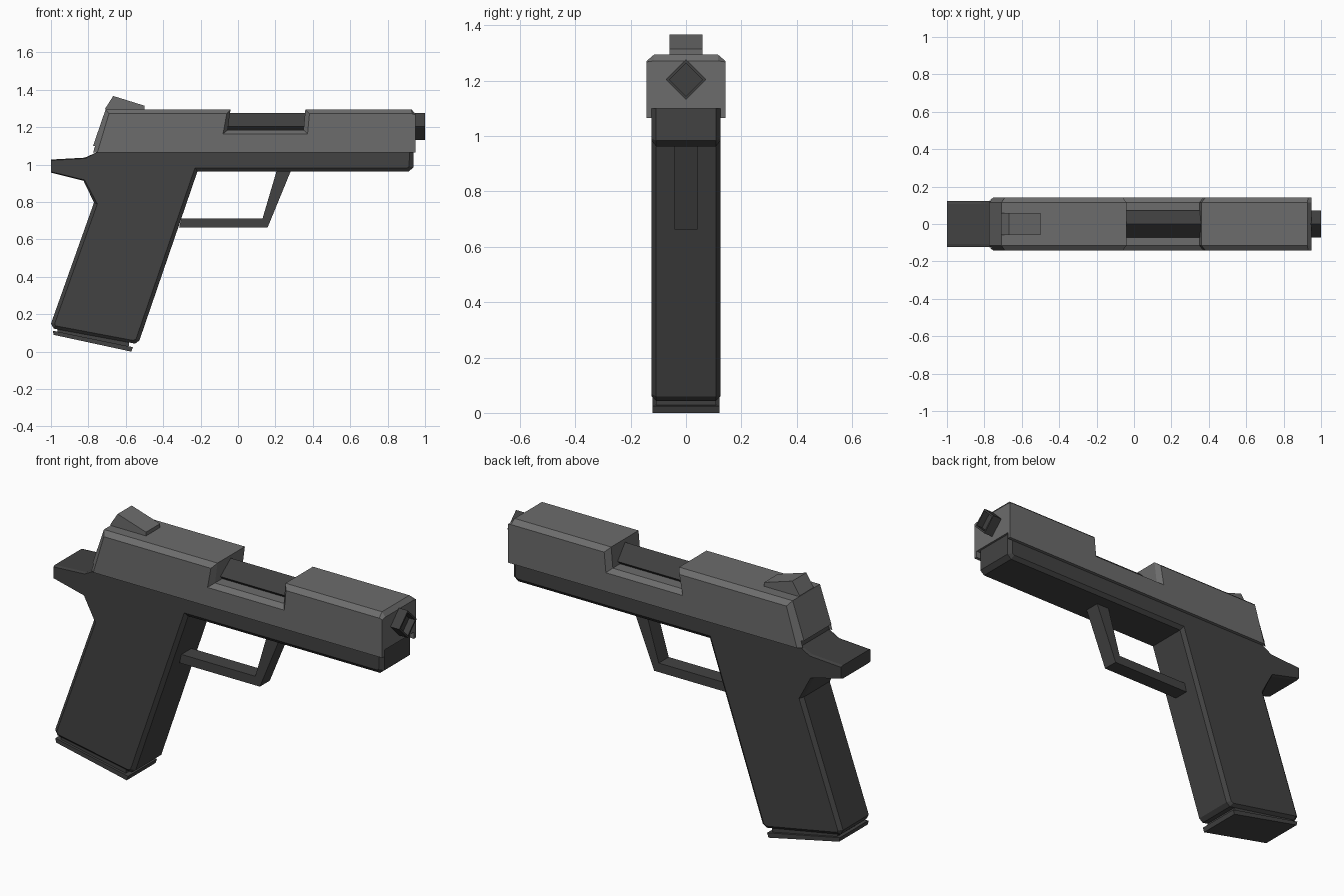
import bpy, bmesh

if "Cube" in bpy.data.objects:
    bpy.data.objects.remove(bpy.data.objects["Cube"])


def material(name, v):
    m = bpy.data.materials.new(name)
    m.diffuse_color = (v, v, v, 1)
    m.use_nodes = True
    m.node_tree.nodes["Principled BSDF"].inputs["Base Color"].default_value = m.diffuse_color
    return m


LIGHT = material("slide_grey", 0.15)
DARK = material("frame_grey", 0.055)
BLACK = material("barrel_grey", 0.05)


def finish(bm, name, mat):
    bmesh.ops.recalc_face_normals(bm, faces=bm.faces)
    me = bpy.data.meshes.new(name)
    bm.to_mesh(me)
    bm.free()
    ob = bpy.data.objects.new(name, me)
    bpy.context.collection.objects.link(ob)
    me.materials.append(mat)
    return ob


def loft(name, layers, mat):
    """Loft matching x-z outlines through a list of (y, outline) layers."""
    bm = bmesh.new()
    rings = [[bm.verts.new((x, y, z)) for x, z in pts] for y, pts in layers]
    for a, b in zip(rings, rings[1:]):
        for i in range(len(a)):
            j = (i + 1) % len(a)
            bm.faces.new((a[i], a[j], b[j], b[i]))
    bm.faces.new(rings[0])
    bm.faces.new(rings[-1])
    return finish(bm, name, mat)


def slab(name, pts, half, mat):
    return loft(name, [(-half, pts), (half, pts)], mat)


def chamfered(name, full, inset, y_full, y_side, mat):
    return loft(name, [(-y_side, inset), (-y_full, full),
                       (y_full, full), (y_side, inset)], mat)


# Slide with a notch across the top and chamfered upper and rear edges
slide_full = [(-.787, 1.065), (-.708, 1.295), (-.04, 1.295), (-.055, 1.185),
              (.35, 1.185), (.36, 1.295), (.928, 1.295), (.948, 1.272), (.948, 1.065)]
slide_side = [(-.752, 1.065), (-.69, 1.272), (-.06, 1.272), (-.08, 1.165),
              (.372, 1.165), (.382, 1.272), (.93, 1.272), (.948, 1.268), (.948, 1.065)]
slide = chamfered("slide", slide_full, slide_side, .115, .142, LIGHT)

# Channel under the slide where the frame sits
cutter = slab("channel_cutter", [(-1.2, .9), (1.2, .9), (1.2, 1.1), (-1.2, 1.1)], .1245, LIGHT)
cutter.hide_render = True
cutter.hide_set(True)
cut = slide.modifiers.new("channel", 'BOOLEAN')
cut.object = cutter
cut.operation = 'DIFFERENCE'
cut.solver = 'EXACT'

# Frame: rail, rear tang and slanted grip in one outline
frame_full = [(-.745, 1.1), (-.757, 1.065), (-.82, 1.037), (-1, 1.027), (-1, .957),
              (-.826, .914), (-.77, .797), (-1, .15), (-.985, .123), (-.55, .043),
              (-.527, .06), (-.217, .963), (.912, .963), (.937, .984), (.937, 1.1)]
frame_side = [(-.745, 1.1), (-.757, 1.065), (-.815, 1.033), (-1, 1.022), (-1, .962),
              (-.82, .918), (-.752, .79), (-.98, .15), (-.975, .138), (-.56, .06),
              (-.545, .068), (-.23, .983), (.905, .983), (.915, .99), (.917, 1.1)]
chamfered("frame", frame_full, frame_side, .108, .124, DARK)

# Grip base plate on a slightly smaller neck
slab("base_neck", [(-.968, .14), (-.965, .10), (-.585, .02), (-.58, .07)], .108, DARK)
slab("base_plate", [(-.99, .112), (-.986, .09), (-.57, 0), (-.562, .024)], .121, DARK)

# Guard loop below the rail
slab("guard_loop", [(-.315, .663), (.158, .663), (.282, .965), (.206, .965),
                    (.131, .711), (-.304, .711)], .042, DARK)

# Rear sight wedge
slab("rear_sight", [(-.708, 1.285), (-.71, 1.3), (-.667, 1.367), (-.5, 1.315), (-.5, 1.285)],
     .059, LIGHT)

# Diamond-section barrel with a recessed end
bm = bmesh.new()


def diamond(x, r):
    return [bm.verts.new((x, r * a, 1.204 + r * b))
            for a, b in ((1, 0), (0, 1), (-1, 0), (0, -1))]


rings = [diamond(-.1, .073), diamond(1, .073), diamond(1, .06), diamond(.965, .06)]
for a, b in zip(rings, rings[1:]):
    for i in range(4):
        j = (i + 1) % 4
        bm.faces.new((a[i], a[j], b[j], b[i]))
bm.faces.new(rings[0])
bm.faces.new(rings[-1])
finish(bm, "barrel", BLACK)
